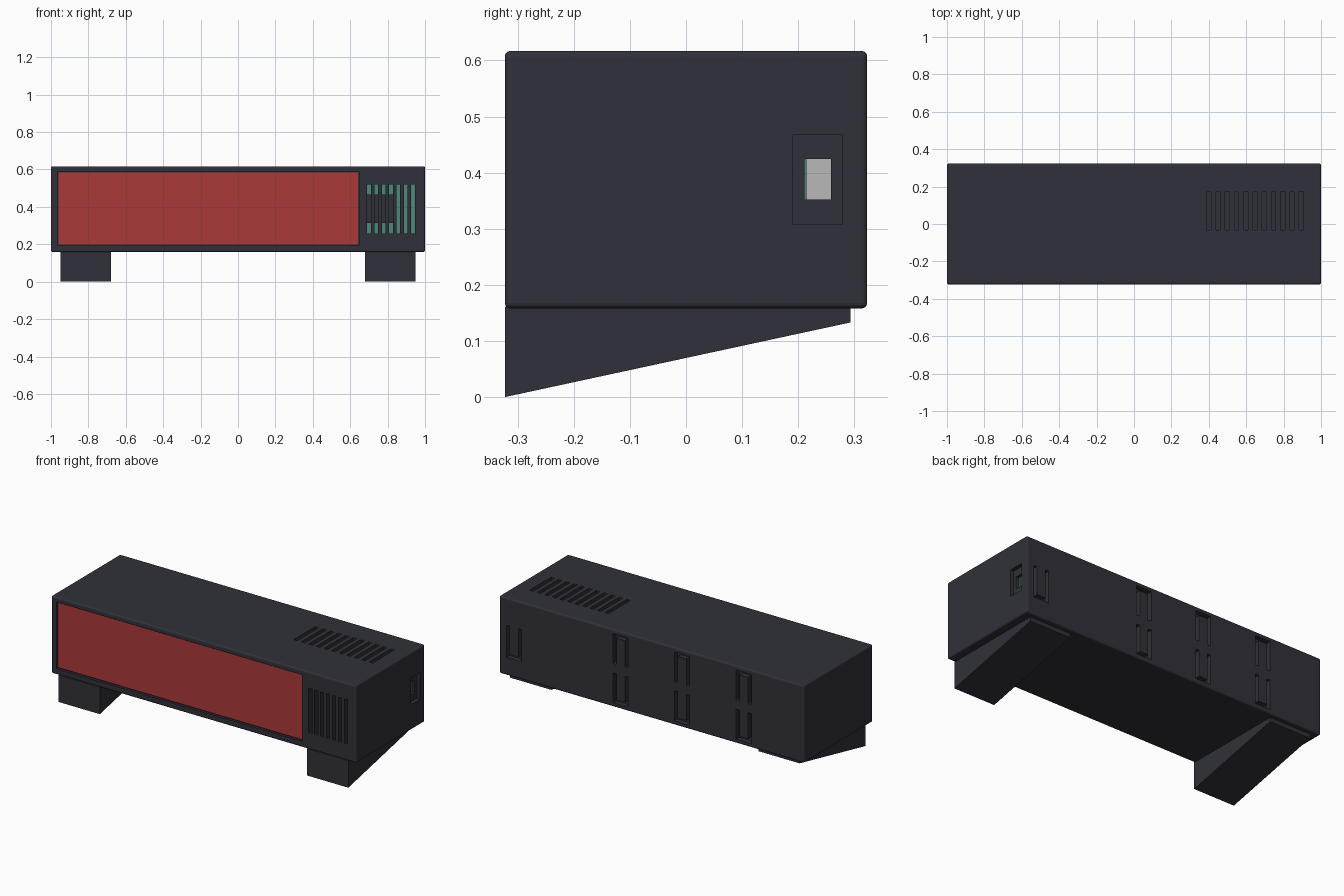
import bpy
import bmesh
from mathutils import Vector

cube = bpy.data.objects.get("Cube")
if cube:
    bpy.data.objects.remove(cube, do_unlink=True)


def material(name, rgb, roughness=0.6):
    mat = bpy.data.materials.new(name)
    mat.use_nodes = True
    mat.diffuse_color = (*rgb, 1)
    shader = mat.node_tree.nodes["Principled BSDF"]
    shader.inputs["Base Color"].default_value = (*rgb, 1)
    shader.inputs["Roughness"].default_value = roughness
    return mat


CHARCOAL = material("charcoal plastic", (0.030, 0.030, 0.041))
RED = material("red display", (0.40, 0.04, 0.04))
TEAL = material("teal board", (0.07, 0.25, 0.20))
GREY = material("grey metal", (0.48, 0.48, 0.48))


def add_box(bm, xs, ys, zs):
    """Add a box spanning the given x, y and z ranges."""
    verts = bmesh.ops.create_cube(bm, size=1)["verts"]
    for v in verts:
        v.co = Vector([sum(r) / 2 + c * (r[1] - r[0])
                       for r, c in zip((xs, ys, zs), v.co)])


def add_prism(bm, outline, offset, depth):
    """Extrude a closed outline along the depth vector."""
    face = bm.faces.new([bm.verts.new(Vector(p) + offset) for p in outline])
    moved = bmesh.ops.extrude_face_region(bm, geom=[face])["geom"]
    bmesh.ops.translate(bm, vec=depth,
                        verts=[g for g in moved if isinstance(g, bmesh.types.BMVert)])


def finish(bm, name, mat):
    bmesh.ops.recalc_face_normals(bm, faces=bm.faces)
    mesh = bpy.data.meshes.new(name)
    bm.to_mesh(mesh)
    bm.free()
    mesh.materials.append(mat)
    obj = bpy.data.objects.new(name, mesh)
    bpy.context.collection.objects.link(obj)
    return obj


def box(name, mat, xs, ys, zs):
    bm = bmesh.new()
    add_box(bm, xs, ys, zs)
    return finish(bm, name, mat)


def cut(target, bm):
    """Subtract the shapes in bm from the target and bake the result."""
    cutter = finish(bm, "cutter", CHARCOAL)
    cutter.hide_render = True
    mod = target.modifiers.new("cut", "BOOLEAN")
    mod.operation = "DIFFERENCE"
    mod.solver = "EXACT"
    mod.object = cutter
    bpy.context.view_layer.update()
    graph = bpy.context.evaluated_depsgraph_get()
    baked = bpy.data.meshes.new_from_object(target.evaluated_get(graph))
    target.modifiers.clear()
    target.data = baked
    bpy.data.objects.remove(cutter, do_unlink=True)


# Case with softened edges
FRONT, BACK = -0.323, 0.323
bm = bmesh.new()
add_box(bm, (-1, 1), (FRONT, BACK), (0.158, 0.617))
bmesh.ops.bevel(bm, geom=bm.edges[:], offset=0.01, segments=3,
                profile=0.5, affect="EDGES")
case = finish(bm, "case", CHARCOAL)

# Hollow inside
bm = bmesh.new()
add_box(bm, (-0.96, 0.96), (-0.29, 0.285), (0.195, 0.58))
cut(case, bm)

# Display pocket, vents and port recess
bm = bmesh.new()
add_box(bm, (-0.965, 0.647), (-0.4, -0.308), (0.193, 0.588))
for i in range(7):
    x = 0.69 + i * 0.0393
    add_box(bm, (x, x + 0.02), (-0.4, -0.25), (0.257, 0.52))
for i in range(11):
    x = 0.388 + i * 0.0495
    add_box(bm, (x, x + 0.023), (-0.032, 0.172), (0.55, 0.7))
add_box(bm, (0.978, 1.1), (0.191, 0.279), (0.308, 0.467))
cut(case, bm)

# Port opening
bm = bmesh.new()
add_box(bm, (0.9, 1.1), (0.211, 0.258), (0.352, 0.424))
cut(case, bm)


# U-shaped grooves around the rear button and snap clips
def add_u_groove(bm, x, z_closed, z_open, width=0.1, line=0.022):
    bar = line if z_open > z_closed else -line
    w, n = width / 2, width / 2 - line
    outline = [(-w, z_open), (-w, z_closed), (w, z_closed), (w, z_open),
               (n, z_open), (n, z_closed + bar), (-n, z_closed + bar), (-n, z_open)]
    add_prism(bm, [(px, 0, pz) for px, pz in outline],
              Vector((x, BACK - 0.028, 0)), Vector((0, 0.1, 0)))


bm = bmesh.new()
add_u_groove(bm, 0.902, 0.265, 0.455)
for x in (0.203, -0.2, -0.605):
    add_u_groove(bm, x, 0.592, 0.415)
    add_u_groove(bm, x, 0.183, 0.36)
cut(case, bm)

# Display panel
box("display_panel", RED, (-0.96, 0.641), (-0.315, -0.3), (0.199, 0.583))

# Wedge feet
for side, x in (("right", -0.95), ("left", 0.68)):
    bm = bmesh.new()
    profile = [(0, FRONT, 0), (0, 0.293, 0.133), (0, 0.293, 0.17),
               (0, FRONT + 0.01, 0.17), (0, FRONT, 0.16)]
    add_prism(bm, profile, Vector((x, 0, 0)), Vector((0.27, 0, 0)))
    finish(bm, side + "_foot", CHARCOAL)

# Circuit board, chip and socket inside the case
box("circuit_board", TEAL, (0.36, 0.955), (0.2, 0.215), (0.21, 0.57))
box("chip", CHARCOAL, (0.68, 0.83), (0.17, 0.2), (0.315, 0.465))
box("port_socket", GREY, (0.85, 0.95), (0.215, 0.265), (0.34, 0.435))
